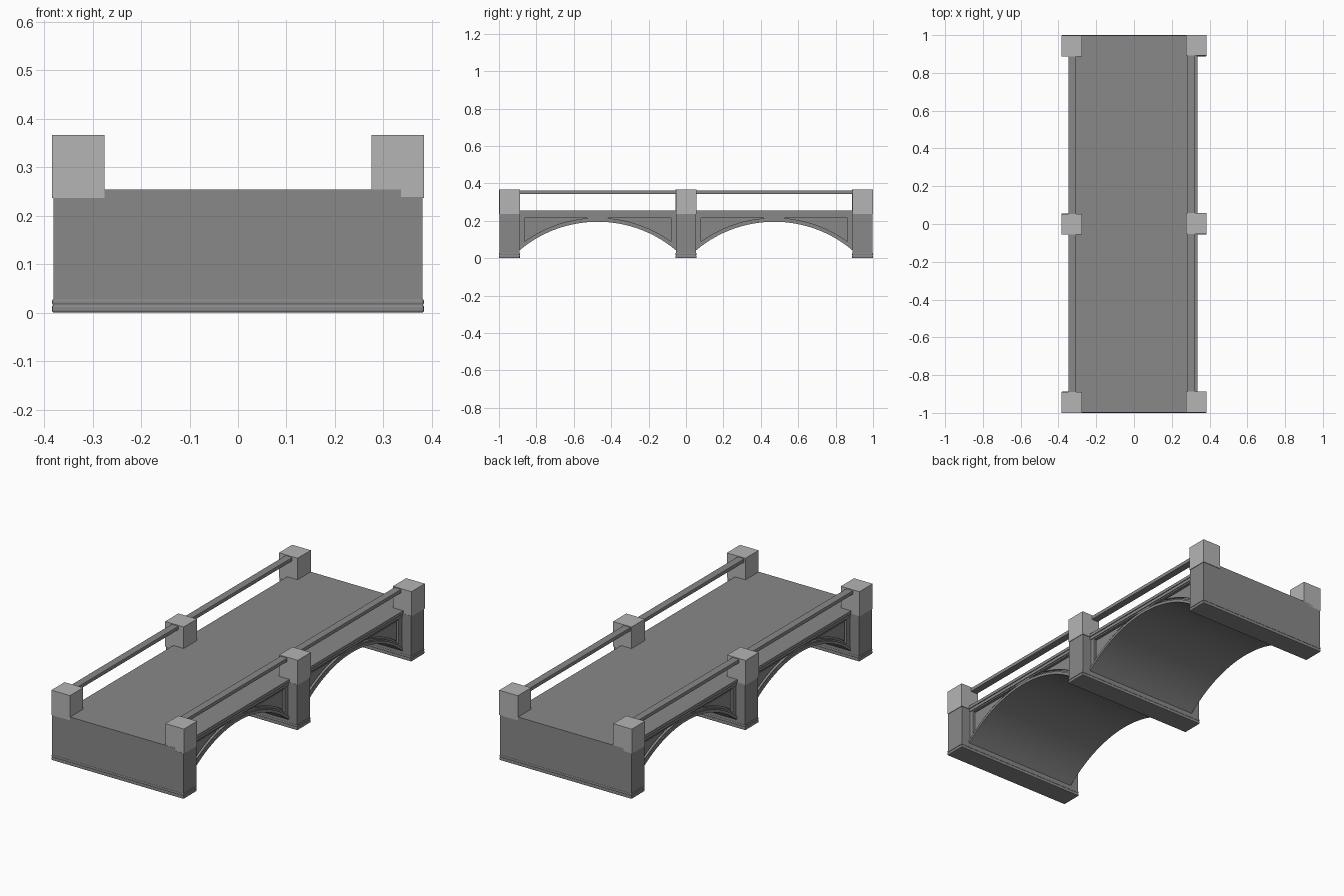
import bpy, bmesh, math

cube = bpy.data.objects.get("Cube")
if cube:
    bpy.data.objects.remove(cube, do_unlink=True)


def material(name, value):
    m = bpy.data.materials.new(name)
    m.use_nodes = True
    colour = (value, value, value, 1)
    m.diffuse_color = colour
    m.node_tree.nodes["Principled BSDF"].inputs["Base Color"].default_value = colour
    return m


STONE = material("dark grey stone", 0.25)
PALE = material("light grey stone", 0.46)


def finish(name, bm, mat):
    bmesh.ops.recalc_face_normals(bm, faces=bm.faces)
    me = bpy.data.meshes.new(name)
    bm.to_mesh(me)
    bm.free()
    me.materials.append(mat)
    ob = bpy.data.objects.new(name, me)
    bpy.context.collection.objects.link(ob)
    return ob


def box(name, x, y, z, mat, bevel=0):
    """Box from (low, high) pairs on each axis."""
    bm = bmesh.new()
    bmesh.ops.create_cube(bm, size=1)
    for v in bm.verts:
        v.co = [sum(r) / 2 + c * (r[1] - r[0]) for c, r in zip(v.co, (x, y, z))]
    if bevel:
        bmesh.ops.bevel(bm, geom=bm.edges[:], offset=bevel, segments=2,
                        profile=0.5, affect='EDGES')
    return finish(name, bm, mat)


def add_prism(bm, outline, x0, x1):
    """Extrude a (y, z) outline along x."""
    face = bm.faces.new([bm.verts.new((x0, y, z)) for y, z in outline])
    new = bmesh.ops.extrude_face_region(bm, geom=[face])["geom"]
    for v in new:
        if isinstance(v, bmesh.types.BMVert):
            v.co.x = x1


def smooth(ob):
    bpy.ops.object.select_all(action='DESELECT')
    ob.select_set(True)
    bpy.context.view_layer.objects.active = ob
    bpy.ops.object.shade_smooth_by_angle(angle=math.radians(30))


# Shared measures of the arches
RADIUS, CENTRE_Z = 0.649, -0.454
SPAN_Y, HALF_SPAN = 0.472, 0.425
FACE_X, BODY_TOP, PANEL_TOP = 0.328, 0.226, 0.215


def arc(radius, y0, y1, steps=28):
    pts = []
    for i in range(steps + 1):
        y = y0 + (y1 - y0) * i / steps
        pts.append((y, CENTRE_Z + math.sqrt(radius ** 2 - y ** 2)))
    return pts


def panel_outline(inset, centre, side):
    """Three-cornered spandrel panel between the arch, pier and cornice."""
    r, top, outer = RADIUS + 0.021 + inset, PANEL_TOP - inset, 0.392 - inset
    inner = math.sqrt(r ** 2 - (top - CENTRE_Z) ** 2)
    pts = arc(r, outer, inner, 14) + [(outer, top)]
    return [(centre + side * y, z) for y, z in pts]


# Arched spans with recessed spandrel panels
for label, centre in (("front", -SPAN_Y), ("back", SPAN_Y)):
    bm = bmesh.new()
    curve = arc(RADIUS, -HALF_SPAN, HALF_SPAN)
    outline = curve + [(HALF_SPAN, BODY_TOP), (-HALF_SPAN, BODY_TOP)]
    add_prism(bm, [(centre + y, z) for y, z in outline], -FACE_X, FACE_X)
    span = finish(label + "_arch_span", bm, STONE)

    cut = bmesh.new()
    for sx in (-1, 1):
        for side in (-1, 1):
            add_prism(cut, panel_outline(0, centre, side),
                      sx * (FACE_X - 0.014), sx * (FACE_X + 0.05))
    cutter = finish("panel_cutter", cut, STONE)
    cutter.hide_render = True
    mod = span.modifiers.new("panels", 'BOOLEAN')
    mod.operation, mod.solver, mod.object = 'DIFFERENCE', 'EXACT', cutter
    bpy.context.view_layer.objects.active = span
    bpy.ops.object.modifier_apply(modifier=mod.name)
    bpy.data.objects.remove(cutter, do_unlink=True)
    smooth(span)

    # Raised fields inside the panels, leaving a groove around each
    bm = bmesh.new()
    for sx in (-1, 1):
        for side in (-1, 1):
            add_prism(bm, panel_outline(0.008, centre, side),
                      sx * (FACE_X - 0.02), sx * (FACE_X - 0.006))
    smooth(finish(label + "_spandrel_fields", bm, STONE))

    # Projecting arch mouldings
    bm = bmesh.new()
    for sx in (-1, 1):
        ring = arc(RADIUS, -HALF_SPAN, HALF_SPAN) + arc(RADIUS + 0.014, HALF_SPAN, -HALF_SPAN)
        add_prism(bm, [(centre + y, z) for y, z in ring],
                  sx * (FACE_X - 0.01), sx * (FACE_X + 0.005))
    smooth(finish(label + "_arch_mouldings", bm, STONE))

# Deck and cornice
box("cornice", (-0.332, 0.332), (-0.99, 0.99), (BODY_TOP - 0.004, 0.24), STONE)
box("deck", (-0.336, 0.336), (-0.998, 0.998), (0.238, 0.254), STONE)

# Piers with stepped footings, and square posts above
for label, y in (("front", -0.944), ("middle", 0), ("back", 0.944)):
    box(label + "_pier", (-0.381, 0.381), (y - 0.054, y + 0.054), (0.01, 0.239), STONE)
    box(label + "_footing", (-0.384, 0.384), (y - 0.056, y + 0.056), (0, 0.016), STONE, 0.004)
    box(label + "_footing_course", (-0.384, 0.384), (y - 0.056, y + 0.056),
        (0.016, 0.028), STONE, 0.004)
    for side, x, shift in (("right", -0.33, -0.001), ("left", 0.33, 0.002)):
        box(f"{label}_{side}_post", (x - 0.054, x + 0.054),
            (y + shift - 0.055, y + shift + 0.055), (0.237, 0.367), PALE)

# Handrails between the posts
for side, x in (("right", -0.327), ("left", 0.303)):
    for label, y in (("front", -SPAN_Y), ("back", SPAN_Y)):
        box(f"{label}_{side}_rail", (x - 0.02, x + 0.02), (y - 0.43, y + 0.43),
            (0.343, 0.363), STONE, 0.003)
